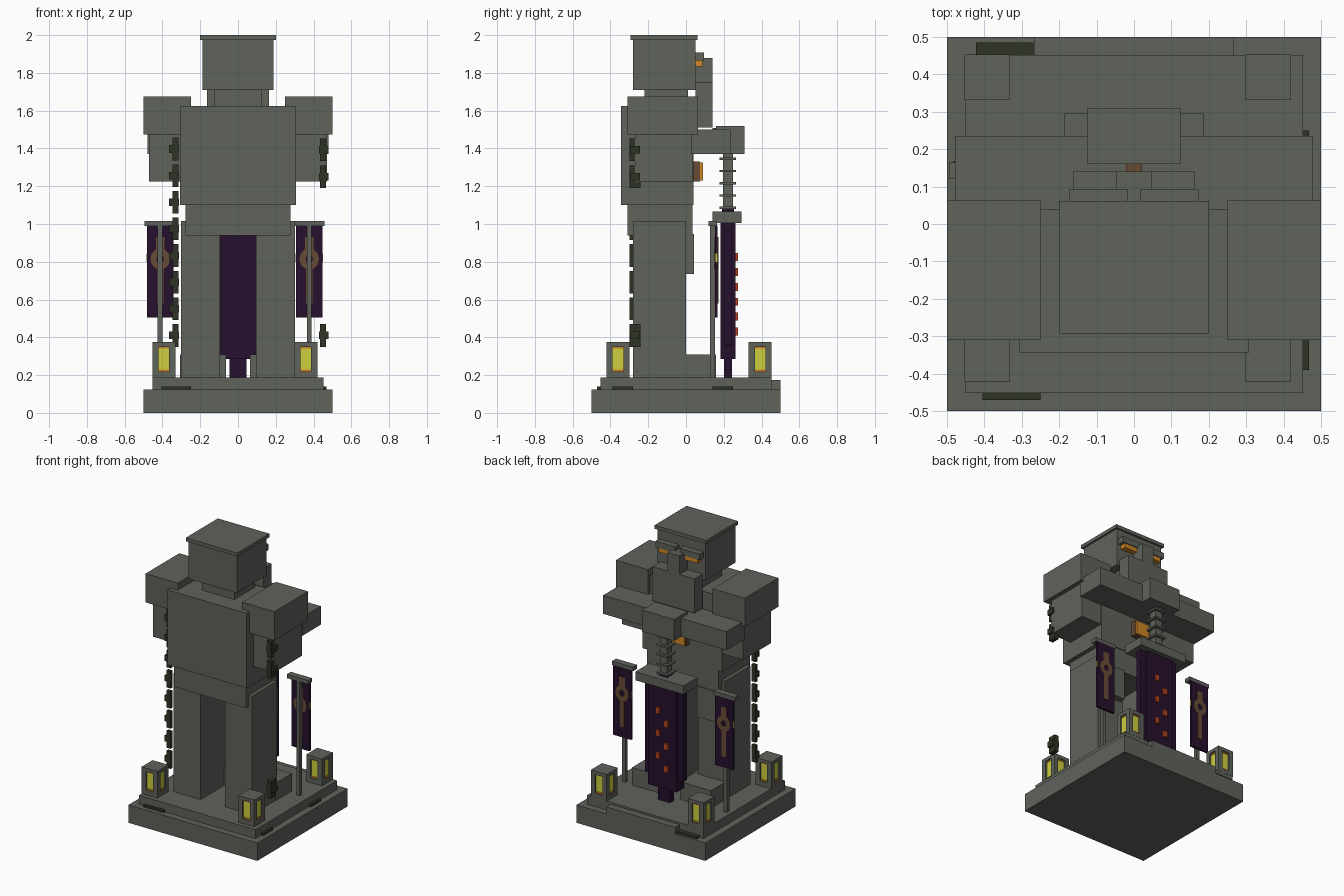
import bpy
import bmesh
import math

default_cube = bpy.data.objects.get("Cube")
if default_cube:
    bpy.data.objects.remove(default_cube, do_unlink=True)


def material(name, red, green, blue):
    mat = bpy.data.materials.new(name)
    mat.use_nodes = True
    colour = (red, green, blue, 1)
    mat.diffuse_color = colour
    mat.node_tree.nodes["Principled BSDF"].inputs["Base Color"].default_value = colour
    return mat


stone = material("grey stone", .115, .122, .105)
purple = material("dark purple", .019, .005, .027)
green = material("dark moss", .028, .034, .018)
yellow = material("lamp yellow", .62, .62, .05)
orange = material("glowing orange", .62, .24, .02)
ember = material("ember red", .48, .06, .015)
brown = material("bronze brown", .14, .07, .035)


def box(name, mat, xs, ys, zs):
    """Box between the given pairs of limits."""
    bm = bmesh.new()
    bmesh.ops.create_cube(bm, size=1)
    for v in bm.verts:
        v.co = [span[0] if c < 0 else span[1] for c, span in zip(v.co, (xs, ys, zs))]
    return finish(name, mat, bm)


def finish(name, mat, bm):
    bmesh.ops.recalc_face_normals(bm, faces=bm.faces)
    mesh = bpy.data.meshes.new(name)
    bm.to_mesh(mesh)
    bm.free()
    mesh.materials.append(mat)
    obj = bpy.data.objects.new(name, mesh)
    bpy.context.collection.objects.link(obj)
    return obj


def wide(half):
    return (-half, half)


def around(centre, half):
    return (centre - half, centre + half)


def sided(side, near, far):
    return tuple(sorted((side * near, side * far)))


# Plinth
box("plinth_base", stone, wide(.5), wide(.5), (0, .125))
box("plinth_tier", stone, wide(.452), wide(.452), (.125, .187))
box("plinth_step", stone, wide(.267), (.44, .5), (.125, .173))

# Body
box("torso", stone, wide(.308), (-.343, .04), (1.1, 1.625))
box("waist", stone, wide(.278), (-.31, .035), (.94, 1.1))
box("neck", stone, wide(.125), (-.22, .01), (1.62, 1.71))
box("head", stone, wide(.187), (-.28, .05), (1.71, 1.975))
box("head_cap", stone, wide(.2), (-.293, .062), (1.975, 2))
box("beard", stone, wide(.163), (.05, .14), (1.51, 1.75))
box("nose", stone, wide(.047), (.05, .14), (1.75, 1.88))
box("forearms", stone, wide(.478), (.03, .235), (1.37, 1.5))
box("hands", stone, wide(.125), (.16, .31), (1.37, 1.52))
box("clasp", brown, wide(.022), (.14, .162), (1.5, 1.508))
box("chest_gem_mount", brown, wide(.055), (.04, .075), (1.225, 1.33))
box("chest_gem", orange, wide(.05), (.075, .09), (1.23, 1.325))

for side, label in ((-1, "right"), (1, "left")):
    box(label + "_leg", stone, sided(side, .094, .303), (-.28, 0), (.187, 1.017))
    box(label + "_foot", stone, sided(side, .064, .306), (-.02, .16), (.187, .31))
    box(label + "_thigh_plate", stone, sided(side, .115, .28), (0, .043), (.735, .948))
    box(label + "_upper_arm", stone, sided(side, .3, .47), (-.27, .037), (1.225, 1.48))
    box(label + "_shoulder", stone, sided(side, .25, .5), (-.31, .063), (1.473, 1.675))
    box(label + "_brow", stone, sided(side, .018, .172), (.05, .094), (1.866, 1.908))
    box(label + "_eye", orange, sided(side, .05, .15), (.05, .088), (1.835, 1.866))

# Greatsword held point down
SWORD_Y = .222
box("blade_core", purple, wide(.11), around(SWORD_Y, .04), (.285, 1.005))
box("blade_edges", purple, wide(.148), around(SWORD_Y, .022), (.36, 1.005))
box("blade_tip", purple, wide(.046), around(SWORD_Y, .022), (.187, .285))
box("crossguard", stone, wide(.187), (.14, .295), (1.005, 1.065))
box("grip_collar", purple, wide(.032), around(SWORD_Y, .032), (1.065, 1.085))
box("grip", stone, wide(.027), around(SWORD_Y, .027), (1.085, 1.37))
for i in range(5):
    z = 1.08 + i * .065
    box("grip_ring", stone, wide(.044), around(SWORD_Y, .044), (z, z + .012))
for i in range(6):
    x = .03 if i % 2 else -.035
    box("blade_rune", ember, around(x, .015), (.255, .276), around(.43 + i * .0792, .021))


def emblem(name, x, y):
    """Thin ring with a spike above and a long stem below."""
    bm = bmesh.new()
    count = 12
    loops = []
    for radius in (.052, .02):
        loops.append([bm.verts.new((x + radius * math.cos(a), y, .815 + 1.1 * radius * math.sin(a)))
                      for a in (math.tau * k / count for k in range(count))])
    outer, inner = loops
    for k in range(count):
        n = (k + 1) % count
        bm.faces.new((outer[k], outer[n], inner[n], inner[k]))
    for half, low, high in ((.022, .86, .93), (.017, .58, .775)):
        bm.faces.new([bm.verts.new((x + dx, y, z)) for dx, z in
                      ((-half, low), (half, low), (half, high), (-half, high))])
    obj = finish(name, brown, bm)
    solid = obj.modifiers.new("thickness", "SOLIDIFY")
    solid.thickness = .004
    solid.offset = 0


# Banners on poles
for x, label in ((-.412, "right"), (.377, "left")):
    box(label + "_banner_pole", stone, around(x, .013), (.127, .153), (.187, .99))
    box(label + "_banner_bar", stone, around(x, .082), (.12, .165), (.99, 1.017))
    box(label + "_banner_cloth", purple, around(x, .07), (.153, .168), (.505, .99))
    box(label + "_banner_edge_mark", yellow, around(x, .072), (.155, .166), (.8, .845))
    emblem(label + "_emblem_front", x, .169)
    emblem(label + "_emblem_back", x, .152)


def lamp(x, y):
    """Stone lantern with a glowing core behind four corner posts."""
    half, post = .061, .033
    box("lamp_foot", stone, around(x, half), around(y, half), (.187, .22))
    box("lamp_roof", stone, around(x, half), around(y, half), (.35, .375))
    box("lamp_core", yellow, around(x, .05), around(y, .05), (.23, .342))
    for z in (.22, .342):
        box("lamp_rim", orange, around(x, .053), around(y, .053), (z, z + .01))
    for sx in (-1, 1):
        for sy in (-1, 1):
            px, py = sided(sx, half - post, half), sided(sy, half - post, half)
            box("lamp_post", stone, [x + p for p in px], [y + p for p in py], (.22, .35))


for lamp_x in (-.392, .359):
    for lamp_y in (-.36, .392):
        lamp(lamp_x, lamp_y)


def vine(x, y, z, half_depth, lean):
    box("vine_leaf", green, around(x, .016), around(y, half_depth), around(z, .06))
    box("vine_sprig", green, around(x + lean, .026), around(y, half_depth * .9), around(z, .02))


# Hanging vines
for i in range(8):
    vine(-.33, -.288, .41 + i * .141, .01, -.008)
for z in (.41, 1.25, 1.393):
    vine(.45, -.27, z, .028, .004)

# Moss on the plinth
box("moss_front", green, (-.405, -.25), (-.47, -.45), (.125, .14))
box("moss_back", green, (-.422, -.268), (.45, .485), (.125, .14))
box("moss_side_front", green, (.45, .468), (-.39, -.28), (.125, .14))
box("moss_side_back", green, (.45, .468), (.14, .25), (.125, .14))
